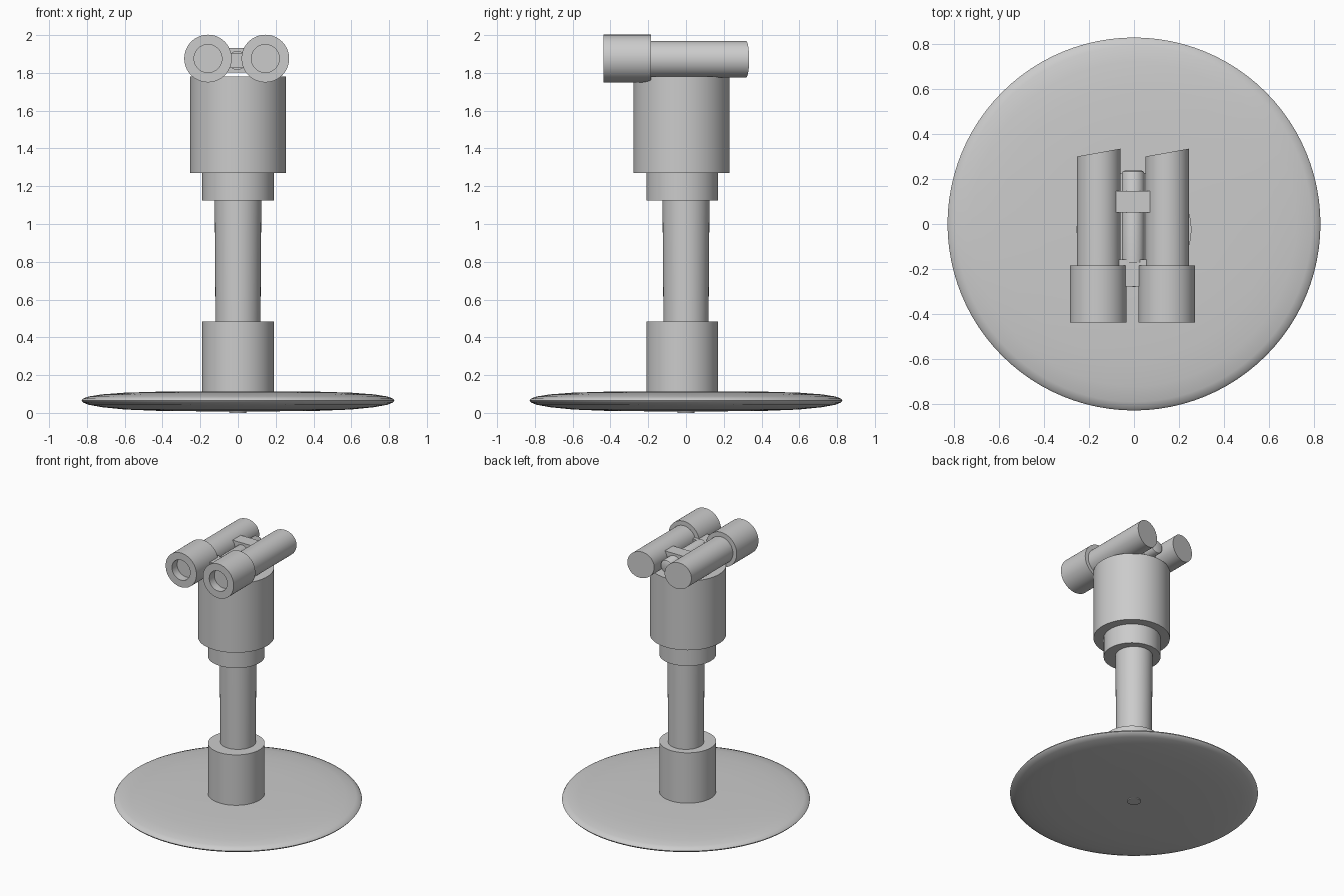
import bpy, bmesh, math
from mathutils import Matrix, Vector

if "Cube" in bpy.data.objects:
    bpy.data.objects.remove(bpy.data.objects["Cube"])


def finish(name, bm, place=None):
    if place:
        bmesh.ops.transform(bm, matrix=place, verts=bm.verts)
    bmesh.ops.remove_doubles(bm, verts=bm.verts, dist=1e-5)
    bmesh.ops.recalc_face_normals(bm, faces=bm.faces)
    mesh = bpy.data.meshes.new(name)
    bm.to_mesh(mesh)
    bm.free()
    ob = bpy.data.objects.new(name, mesh)
    bpy.context.collection.objects.link(ob)
    bpy.ops.object.select_all(action='DESELECT')
    ob.select_set(True)
    bpy.context.view_layer.objects.active = ob
    bpy.ops.object.shade_smooth_by_angle(angle=math.radians(35))
    return ob


def lathe(name, profile, loc=(0, 0, 0), along_y=False, slant=0.0, sides=64):
    """Spin (radius, height) points; along_y lays the axis on +y, slant skews the far end."""
    bm = bmesh.new()
    verts = [bm.verts.new((r, 0, h)) for r, h in profile]
    edges = [bm.edges.new(p) for p in zip(verts, verts[1:])]
    bmesh.ops.spin(bm, geom=verts + edges, cent=(0, 0, 0), axis=(0, 0, 1),
                   angle=math.tau, steps=sides, use_duplicate=False)
    place = Matrix.Translation(loc)
    if along_y:
        place = place @ Matrix.Rotation(-math.pi / 2, 4, 'X')
    bmesh.ops.transform(bm, matrix=place, verts=bm.verts)
    if slant:
        far = loc[1] + profile[-1][1]
        for v in bm.verts:
            if v.co.y > far - 0.05:
                v.co.y += slant * (v.co.x - loc[0])
    return finish(name, bm)


def drum(name, r0, r1, z0, z1, y=0.0):
    return lathe(name, [(0, z0), (r0, z0), (r1, z1), (0, z1)], (0, y, 0))


def block(name, lo, hi):
    lo, hi = Vector(lo), Vector(hi)
    bm = bmesh.new()
    bmesh.ops.create_cube(bm, size=1)
    place = Matrix.Translation((lo + hi) / 2) @ Matrix.Diagonal((*(hi - lo), 1))
    return finish(name, bm, place)


# Round foot plate with a soft lens-shaped rim
lathe("base_plate", [(0, .007), (.4, .010), (.6, .018), (.72, .030), (.79, .043),
                     (.82, .055), (.828, .065), (.82, .076), (.79, .087), (.72, .098),
                     (.6, .107), (.4, .113), (0, .114)], sides=96)
drum("base_nub", .045, .045, 0, .04)

# Column
drum("lower_collar", .19, .19, .07, .485, -.02)
drum("pole", .116, .125, .05, 1.2)
drum("upper_collar", .19, .19, 1.125, 1.3, -.02)
drum("head", .255, .255, 1.27, 1.78, -.024)

# Twin viewing barrels: recessed wide front, slimmer tube with slanted back end
for side, x in (("left", -.159), ("right", .145)):
    lathe(f"{side}_front_barrel",
          [(0, .06), (.074, .06), (.074, 0), (.126, 0), (.126, .253), (0, .253)],
          (x, -.437, 1.876), True)
    lathe(f"{side}_rear_tube", [(0, 0), (.097, 0), (.097, .517), (0, .517)],
          (x + .002, -.2, 1.872), True, slant=.18)

# Centre hinge rod and the two bridges joining the barrels
lathe("hinge_rod", [(0, 0), (.05, 0), (.05, .395), (.046, .403), (.038, .407), (0, .407)],
      (-.004, -.17, 1.866), True, sides=48)
block("front_bridge", (-.13, -.277, 1.826), (.12, -.158, 1.906))
block("rear_bridge", (-.13, .052, 1.802), (.12, .147, 1.931))
